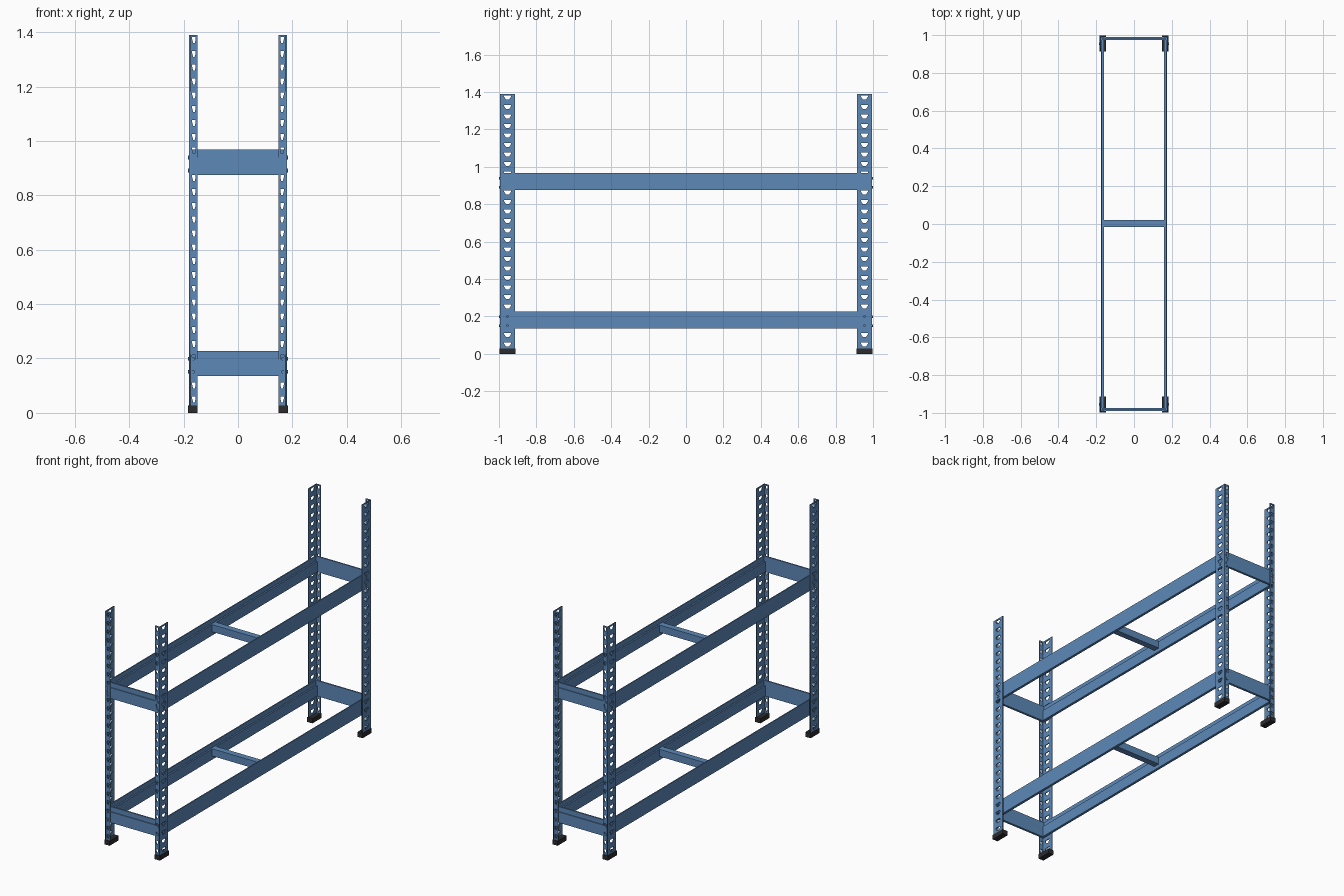
import bpy, bmesh, math
from mathutils import Matrix, Vector

cube = bpy.data.objects.get("Cube")
if cube:
    bpy.data.objects.remove(cube, do_unlink=True)


def material(name, rgb):
    m = bpy.data.materials.new(name)
    m.use_nodes = True
    m.diffuse_color = (*rgb, 1)
    m.node_tree.nodes["Principled BSDF"].inputs["Base Color"].default_value = (*rgb, 1)
    return m


BLUE = material("steel blue", (0.11, 0.25, 0.48))
BLACK = material("black rubber", (0.025, 0.025, 0.028))

# Main dimensions
HX, HY, HEIGHT = 0.180, 0.994, 1.39     # outer faces of the posts
T = 0.005                               # sheet thickness
FLANGE_X, FLANGE_Y = 0.031, 0.080       # narrow and wide post flanges
PITCH, HOLES = 0.0508, 27
LEVELS = (0.135, 0.875)                 # underside of each beam frame
LEDGE, BEAM = 0.064, 0.093              # shelf ledge and full beam height

# Local (u, v, w) axes to world axes for sheets and extrusions
FACE_X = Matrix(((0, 0, 1), (1, 0, 0), (0, 1, 0)))    # u=y, v=z, w=x
FACE_Y = Matrix(((1, 0, 0), (0, 0, -1), (0, 1, 0)))   # u=x, v=z, w=-y


def link(name, data, mat):
    ob = bpy.data.objects.new(name, data)
    data.materials.append(mat)
    bpy.context.collection.objects.link(ob)
    return ob


def prism(name, outline, axes, depth, mat=BLUE):
    """Extrude a closed outline symmetrically along its normal."""
    bm = bmesh.new()
    face = bm.faces.new([bm.verts.new((u, v, -depth / 2)) for u, v in outline])
    top = bmesh.ops.extrude_face_region(bm, geom=[face])["geom"]
    bmesh.ops.translate(bm, vec=(0, 0, depth),
                        verts=[g for g in top if isinstance(g, bmesh.types.BMVert)])
    bmesh.ops.transform(bm, matrix=axes.to_4x4(), verts=bm.verts)
    bmesh.ops.recalc_face_normals(bm, faces=bm.faces)
    me = bpy.data.meshes.new(name)
    bm.to_mesh(me)
    bm.free()
    return link(name, me, mat)


def box(name, lo, hi, mat=BLUE):
    (x0, y0, z0), (x1, y1, z1) = lo, hi
    ob = prism(name, [(x0, y0), (x1, y0), (x1, y1), (x0, y1)],
               Matrix.Identity(3), z1 - z0, mat)
    ob.data.transform(Matrix.Translation((0, 0, (z0 + z1) / 2)))
    return ob


def perforated_sheet(name, u0, u1, hole_w, axes, offset):
    """Filled outline with a column of tapered slots, extruded to sheet steel."""
    cu = bpy.data.curves.new(name, "CURVE")
    cu.dimensions, cu.fill_mode, cu.extrude = "2D", "BOTH", T / 2

    def loop(points):
        sp = cu.splines.new("POLY")
        sp.points.add(len(points) - 1)
        for p, (u, v) in zip(sp.points, points):
            p.co = (u, v, 0, 1)
        sp.use_cyclic_u = True

    loop([(u0, 0.005), (u1, 0.005), (u1, HEIGHT), (u0, HEIGHT)])
    c = (u0 + u1) / 2
    slot = [(-.5, .011), (-.5, .003), (-.22, -.011), (.22, -.011), (.5, .003), (.5, .011)]
    for i in range(HOLES):
        z = 0.05 + i * PITCH
        loop([(c + a * hole_w, z + b) for a, b in slot])
    ob = link(name, cu, BLUE)
    bpy.ops.object.select_all(action="DESELECT")
    ob.select_set(True)
    bpy.context.view_layer.objects.active = ob
    bpy.ops.object.convert(target="MESH")
    ob = bpy.context.view_layer.objects.active
    ob.data.transform(Matrix.Translation(offset) @ axes.to_4x4())
    return ob


def rivet(name, centre, axes):
    ring = [(0.007 * math.cos(a * math.pi / 4), 0.007 * math.sin(a * math.pi / 4))
            for a in range(8)]
    ob = prism(name, ring, axes, 0.012)
    ob.data.transform(Matrix.Translation(centre))


# Corner posts, feet and rivets
for sx, side in ((-1, "right"), (1, "left")):
    for sy, end in ((-1, "front"), (1, "back")):
        tag = f"{end}_{side}"
        ys = sorted((sy * HY, sy * (HY - FLANGE_Y)))
        xs = sorted((sx * (HX - T), sx * (HX - FLANGE_X)))
        wide = perforated_sheet(f"post_{tag}", *ys, 0.036, FACE_X,
                                (sx * (HX - T / 2), 0, 0))
        narrow = perforated_sheet(f"post_flange_{tag}", *xs, 0.013, FACE_Y,
                                  (0, sy * (HY - T / 2), 0))
        bpy.ops.object.select_all(action="DESELECT")
        wide.select_set(True)
        narrow.select_set(True)
        bpy.context.view_layer.objects.active = wide
        bpy.ops.object.join()

        fx = sorted((sx * (HX + .003), sx * (HX - FLANGE_X - .001)))
        fy = sorted((sy * (HY + .003), sy * (HY - FLANGE_Y - .002)))
        box(f"foot_{tag}", (fx[0], fy[0], 0), (fx[1], fy[1], 0.028), BLACK)

        for n, z in enumerate(LEVELS):
            for k, dz in enumerate((0.016, 0.064)):
                rivet(f"side_rivet_{tag}_{n}_{k}",
                      (sx * (HX - .002), sy * (HY - FLANGE_Y / 2), z + dz), FACE_X)
                rivet(f"end_rivet_{tag}_{n}_{k}",
                      (sx * (HX - .014), sy * (HY - .001), z + dz), FACE_Y)

# Beam frames: stepped long beams, stepped end beams and a middle crossbar
for n, z in enumerate(LEVELS):
    zl, zt = z + LEDGE, z + BEAM
    for s, side, end in ((-1, "right", "front"), (1, "left", "back")):
        # long beam, shelf ledge facing inward; outline lies in x-z
        a, b, c = s * (HX - T), s * (HX - T - .006), s * (HX - T - .015)
        prism(f"long_beam_{side}_{n}",
              [(a, z), (c, z), (c, zl), (b, zl), (b, zt), (a, zt)],
              FACE_Y, 2 * (HY - T))
        # end beam, thin upper lip set back from the outer face; outline lies in y-z
        a, b, c = s * (HY - T), s * (HY - T - .005), s * (HY - T - .014)
        prism(f"end_beam_{end}_{n}",
              [(a, z), (c, z), (c, zt), (b, zt), (b, zl), (a, zl)],
              FACE_X, 2 * (HX - T - .002))
    w = HX - T - .014
    box(f"crossbar_{n}", (-w, -.015, zl - .042), (w, .022, zl + .001))
